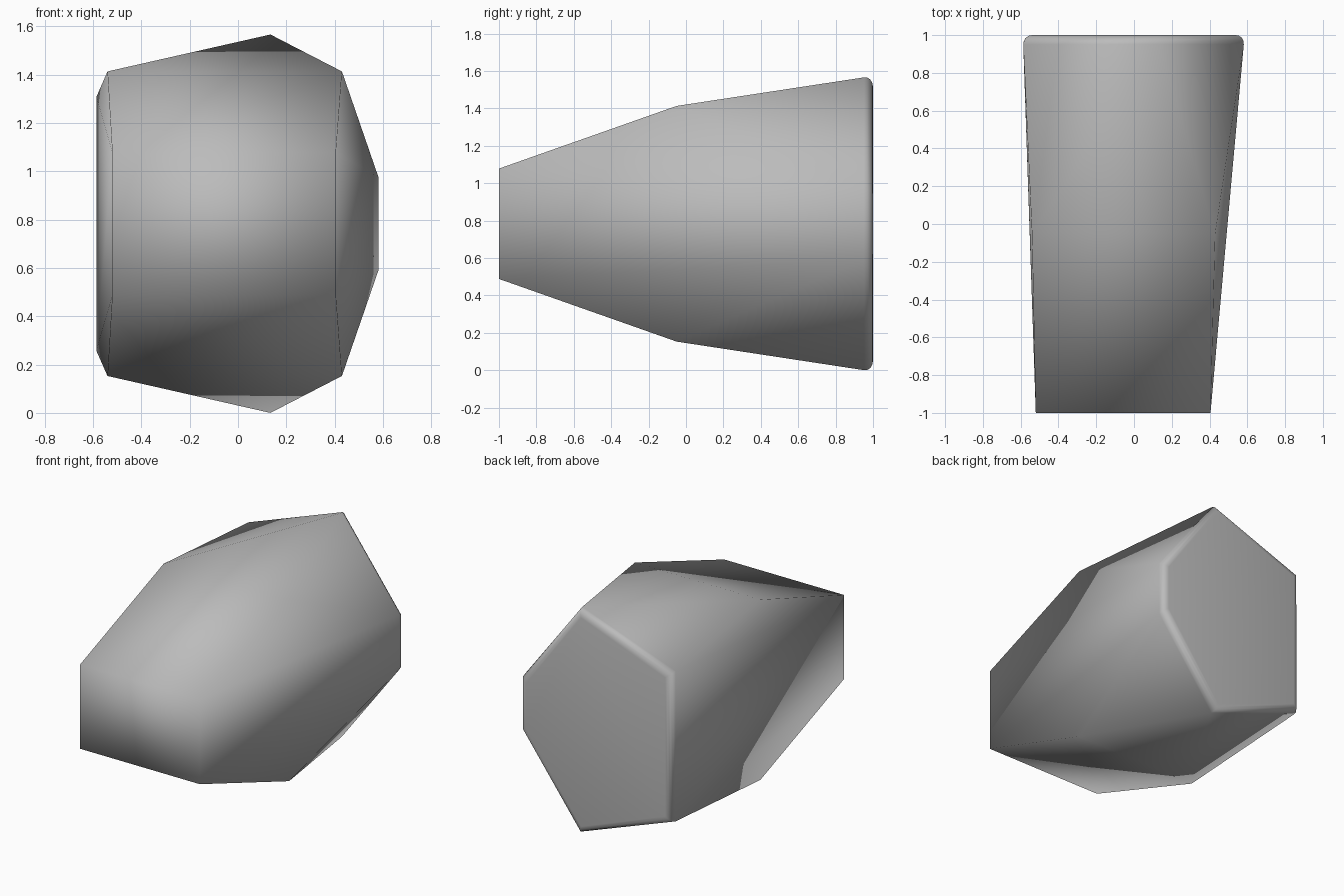
import bpy, bmesh

if "Cube" in bpy.data.objects:
    bpy.data.objects.remove(bpy.data.objects["Cube"])

MID_Z = 0.783  # the body is mirrored above and below this height

# half of each cross-section: (x, y, height above the middle)
front = [(-0.52, -1.0, 0.295), (0.405, -1.0, 0.295)]
shoulder = [(-0.54, -0.05, 0.63), (0.43, -0.05, 0.63)]
back = [(-0.588, 1.0, 0.52), (0.13, 1.0, 0.79), (0.588, 1.0, 0.175)]

# faceted body: skin around the three sections
bm = bmesh.new()
for x, y, h in front + shoulder + back:
    for side in (1, -1):
        bm.verts.new((x, y, MID_Z + side * h))
bmesh.ops.convex_hull(bm, input=bm.verts[:])
bmesh.ops.dissolve_limit(bm, angle_limit=0.005, verts=bm.verts[:], edges=bm.edges[:])

# rounded rim around the back face
rim = [e for e in bm.edges if all(v.co.y > 0.99 for v in e.verts)]
bmesh.ops.bevel(bm, geom=rim, offset=0.05, offset_type='OFFSET', segments=4,
                profile=0.5, affect='EDGES', clamp_overlap=True)
bmesh.ops.recalc_face_normals(bm, faces=bm.faces[:])
low = min(v.co.z for v in bm.verts)
bmesh.ops.translate(bm, verts=bm.verts[:], vec=(0, 0, -low))
for f in bm.faces:
    f.smooth = True

mesh = bpy.data.meshes.new("faceted_body")
bm.to_mesh(mesh)
bm.free()
body = bpy.data.objects.new("faceted_body", mesh)
bpy.context.collection.objects.link(body)

# plain grey
grey = bpy.data.materials.new("grey")
grey.diffuse_color = (0.5, 0.5, 0.5, 1)
grey.use_nodes = True
grey.node_tree.nodes["Principled BSDF"].inputs["Base Color"].default_value = grey.diffuse_color
mesh.materials.append(grey)
